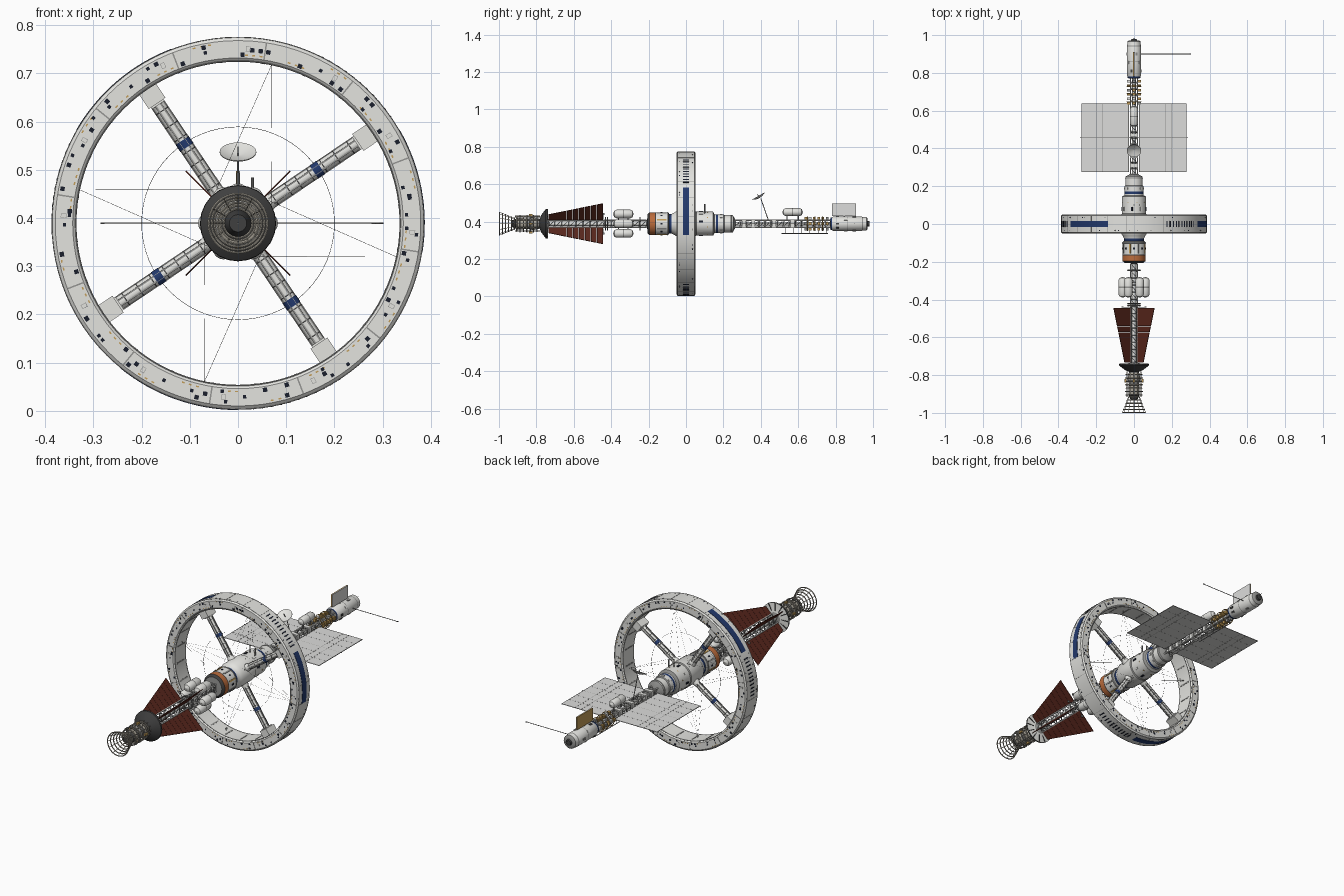
import bpy, bmesh, random
from math import sin, cos, pi, radians
from mathutils import Matrix, Vector

random.seed(4)
if "Cube" in bpy.data.objects:
    bpy.data.objects.remove(bpy.data.objects["Cube"])

C = 0.389  # height of the long axis
COLOURS = {"white": ("hull white", (.77, .77, .74)), "grey": ("mid grey", (.3, .3, .29)),
           "dark": ("dark grey", (.05, .05, .05)), "panel": ("panel grey", (.72, .72, .71)),
           "red": ("radiator red", (.1, .02, .012)), "blue": ("stripe blue", (.016, .04, .15)),
           "orange": ("band orange", (.5, .15, .045)), "gold": ("foil gold", (.55, .34, .1)),
           "black": ("window black", (.01, .013, .025)), "metal": ("warm metal", (.42, .39, .33))}
NAMES = list(COLOURS)
MATS = []
for title, rgb in COLOURS.values():
    m = bpy.data.materials.new(title)
    m.use_nodes = True
    m.diffuse_color = (*rgb, 1)
    m.node_tree.nodes["Principled BSDF"].inputs["Base Color"].default_value = (*rgb, 1)
    MATS.append(m)


def radial(deg):
    """Frame on the axis: local x outward, y along the axis, z tangent."""
    return Matrix.Translation((0, 0, C)) @ Matrix.Rotation(-radians(deg), 4, 'Y')


AXIS = radial(0)


class Part:
    """Collects simple solids in one mesh object."""

    def __init__(self, name):
        self.name, self.bm = name, bmesh.new()

    def paint(self, verts, mat):
        for f in {f for v in verts for f in v.link_faces}:
            f.material_index = NAMES.index(mat)

    def box(self, centre, size, mat, frame=AXIS):
        mx = frame @ Matrix.Translation(centre) @ Matrix.Diagonal((*size, 1))
        self.paint(bmesh.ops.create_cube(self.bm, size=1, matrix=mx)["verts"], mat)

    def rod(self, a, b, r, mat, n=6, frame=AXIS, r2=None):
        a, b = Vector(a), Vector(b)
        d = b - a
        mx = frame @ Matrix.Translation((a + b) / 2) @ d.to_track_quat('Z', 'Y').to_matrix().to_4x4()
        self.paint(bmesh.ops.create_cone(self.bm, cap_ends=True, segments=n, radius1=r,
                   radius2=r if r2 is None else r2, depth=d.length, matrix=mx)["verts"], mat)

    def lathe(self, prof, n=32, a0=0, a1=360, frame=AXIS):
        """prof: (y, radius, colour up to the next point)."""
        full = a1 - a0 == 360
        cols = []
        for i in range(n if full else n + 1):
            t = radians(a0 + (a1 - a0) * i / n)
            cols.append([self.bm.verts.new(frame @ Vector((r * cos(t), y, r * sin(t)))) for y, r, _ in prof])
        for i in range(n):
            p, q = cols[i], cols[(i + 1) % len(cols)]
            for j in range(len(prof) - 1):
                f = self.bm.faces.new((p[j], q[j], q[j + 1], p[j + 1]))
                f.material_index = NAMES.index(prof[j][2])

    def hoop(self, y, r, t, mat, n=32):
        self.lathe([(y + t * cos(k * pi / 3), r + t * sin(k * pi / 3), mat) for k in range(7)], n)

    def truss(self, y0, y1, h, bays):
        corners = [(h, h), (-h, h), (-h, -h), (h, -h)]
        step = (y1 - y0) / bays
        for k, (x, z) in enumerate(corners):
            u, w = corners[(k + 1) % 4]
            self.rod((x, y0, z), (x, y1, z), .0036, "white")
            for i in range(bays + 1):
                y = y0 + i * step
                self.rod((x, y, z), (u, y, w), .0022, "grey", 4)
                if i < bays:
                    self.rod((x, y, z), (u, y + step, w), .001, "grey", 4)

    def tank(self, x, z, y0, y1, r, mat="white"):
        self.lathe([(y0, .001, mat), (y0 + r * .3, r * .75, mat), (y0 + r * .8, r, mat), ((y0 + y1) / 2 - .003, r, "grey"),
                    ((y0 + y1) / 2 + .003, r, mat), (y1 - r * .8, r, mat), (y1 - r * .3, r * .75, mat), (y1, .001, mat)],
                   16, frame=AXIS @ Matrix.Translation((x, 0, z)))

    def done(self):
        bmesh.ops.remove_doubles(self.bm, verts=self.bm.verts, dist=1e-6)
        bmesh.ops.recalc_face_normals(self.bm, faces=self.bm.faces)
        me = bpy.data.meshes.new(self.name)
        for mat in MATS:
            me.materials.append(mat)
        self.bm.to_mesh(me)
        self.bm.free()
        ob = bpy.data.objects.new(self.name, me)
        bpy.context.collection.objects.link(ob)
        bpy.ops.object.select_all(action='DESELECT')
        ob.select_set(True)
        bpy.context.view_layer.objects.active = ob
        bpy.ops.object.shade_smooth_by_angle(angle=radians(35))


# Habitat ring
p = Part("habitat_ring")
half = [(.044, .336, "white"), (.05, .343, "white"), (.05, .379, "white"), (.044, .386, "white")]
p.lathe([(-y, r, m) for y, r, m in half] + half[::-1] + [(-.044, .336, "white")], 96)
for y in (-.044, .044):
    p.hoop(y, .337, .0022, "grey", 96)
    p.hoop(y, .386, .001, "grey", 96)
p.done()

# Ring seams, windows, hatches and blue outer panels
p = Part("ring_details")
for i in range(24):
    a = i * 15 + 6
    fr = radial(a)
    p.box((.386, 0, 0), (.0014, .086, .0014), "grey", fr)
    p.box((.337, 0, 0), (.005, .06, .007), "grey", fr)
    for s in (-1, 1):
        if i % 2:
            p.box((.361, s * .0505, 0), (.034, .002, .003), "grey", fr)
            hatch = radial(a + random.uniform(4, 11))
            p.box((.362, s * .05, 0), (.012, .002, .009), "grey", hatch)
            p.box((.362, s * .0503, 0), (.01, .002, .007), "white", hatch)
        for k in range(3):
            size = random.choice([.007, .009])
            p.box((random.choice([.35, .36, .371]), s * .0502, 0), (size, .002, size), "black",
                  radial(a + random.uniform(1, 14)))
        row = random.uniform(1, 6)
        for k in range(3):
            p.box((.349 if i % 3 else .374, s * .0502, 0), (.003, .002, .006), "gold", radial(a + row + k * 2.5))
    for k in range(2):
        p.box((.3858, random.choice([-.034, .034]), 0), (.002, .005, .006), random.choice(["black", "grey"]),
              radial(a + random.uniform(2, 13)))
for a in (-9, 111, 231):
    p.lathe([(-.017, .384, "blue"), (-.017, .3875, "blue"), (.017, .3875, "blue"), (.017, .384, "blue"),
             (-.017, .384, "blue")], 16, a, a + 39)
    for k in range(11):
        p.box((.386, 0, 0), (.0025, .032, .006), "black", radial(a + 44 + k * 2.8))
p.done()

# Four spokes with end housings
p = Part("spokes")
for a in (34, 124, 214, 304):
    fr = radial(a)
    p.rod((.05, 0, 0), (.32, 0, 0), .0145, "white", 16, fr)
    p.rod((.19, 0, 0), (.207, 0, 0), .0165, "blue", 16, fr)
    p.rod((.055, 0, 0), (.085, 0, 0), .022, "white", 16, fr, .015)
    for r in (.09, .125, .15, .18, .212, .245, .28):
        p.rod((r, 0, 0), (r + .0025, 0, 0), .0152, "dark", 16, fr)
    for s in (-1, 1):
        for z in (-.006, .006):
            p.box((.2, s * .0135, z), (.24, .003, .0035), "grey", fr)
        p.box((.2, 0, s * .0145), (.24, .006, .003), "grey", fr)
    p.box((.321, 0, 0), (.042, .066, .042), "white", fr)
    p.box((.3, 0, 0), (.008, .045, .032), "white", fr)
p.done()

# Bracing cables
p = Part("bracing_cables")
p.hoop(0, .2, .0005, "dark", 64)
for a in (78, 168, 258, 348):
    for s in (-1, 1):
        for y in (-.045, .045):
            t = radians(s * 55)
            p.rod((.337, 0, 0), (.075 * cos(t), y, .075 * sin(t)), .0004, "grey", 4, radial(a))
p.done()

# Central hub
p = Part("hub")
p.lathe([(-.208, .012, "grey"), (-.206, .05, "dark"), (-.196, .061, "orange"), (-.166, .061, "dark"), (-.161, .061, "white"),
         (-.095, .061, "grey"), (-.09, .052, "blue"), (-.078, .052, "white"), (-.062, .06, "white"), (-.05, .068, "white"),
         (.05, .068, "grey"), (.055, .064, "white"), (.145, .064, "grey"), (.152, .05, "white"), (.16, .05, "blue"),
         (.172, .05, "white"), (.2, .05, "grey"), (.205, .046, "white"), (.25, .046, "grey"), (.265, .02, "grey"),
         (.266, .001, "grey")], 40)
for y in (-.1, .06, .14, .24):
    p.hoop(y, .062 if y < .2 else .046, .0022, "grey", 40)
for i in range(8):
    p.box((.061, -.13, 0), (.004, .05, .008), ("gold", "grey")[i % 2], radial(i * 45 + 20))
    p.box((.061, -.13, 0), (.004, .01, .008), "black", radial(i * 45))
    p.box((.064, .08, 0), (.006, .02, .01), ("black", "white")[i % 2], radial(i * 45 + 10))
    p.box((.064, .115, 0), (.003, .004, .006), "gold", radial(i * 45 + 30))
    p.box((.05, .188, 0), (.006, .012, .012), "white", radial(i * 45))
for x, z in ((0, .07), (.03, .06)):
    p.rod((x, .1, z - .03), (x, .1, z + .035), .003, "grey", 8)
p.done()

# Front boom and fuel tanks
p = Part("front_boom")
p.truss(-.74, -.21, .018, 14)
p.rod((0, -.76, 0), (0, -.21, 0), .012, "white", 12)
for y in (-.245, -.42, -.43):
    p.hoop(y, .034, .003, "grey", 16)
p.done()
p = Part("fuel_tanks")
for a in range(0, 360, 60):
    x, z = .06 * cos(radians(a)), .06 * sin(radians(a))
    p.tank(x, z, -.39, -.28, .023)
    for y in (-.36, -.31):
        p.rod((0, y, 0), (x, y, z), .003, "grey")
    p.rod((.5 * x, -.44, .5 * z), (x, -.44, z), .002, "grey")
    p.box((x, -.44, z), (.01, .006, .01), "grey")
p.done()

# Four tapered radiator fins made of slats
p = Part("radiators")
N = 9
reach = lambda y: .153 + (y + .445) / .29 * .083
for a in (45, 135, 225, 315):
    fr = radial(a)
    for i in range(N):
        y0, y1 = -.445 - .29 * i / N, -.445 - .29 * (i + .975) / N
        quad = [(.024, y0), (reach(y0), y0), (reach(y1), y1), (.024, y1)]
        lo, hi = [[p.bm.verts.new(fr @ Vector((x, y, z))) for x, y in quad] for z in (-.0015, .0015)]
        for f in [lo, hi] + [[lo[k], lo[k - 1], hi[k - 1], hi[k]] for k in range(4)]:
            p.bm.faces.new(f).material_index = NAMES.index("red")
    p.rod((.024, -.74, 0), (.024, -.44, 0), .0025, "dark", 6, fr)
p.done()

# Radiation shield and engine
p = Part("shield")
p.lathe([(-.785, .02, "dark"), (-.775, .045, "dark"), (-.75, .078, "dark"), (-.742, .079, "white"), (-.738, .03, "grey"),
         (-.73, .01, "grey")], 24)
for i in range(12):
    p.box((.058, -.741, 0), (.04, .006, .004), "dark", radial(i * 30))
p.done()
p = Part("engine")
p.lathe([(-.93, .001, "dark"), (-.93, .018, "dark"), (-.9, .03, "metal"), (-.87, .03, "metal"), (-.85, .026, "grey"),
         (-.82, .034, "metal"), (-.79, .028, "grey"), (-.77, .02, "grey")], 24)
for i in range(6):
    p.hoop(-.997 + i * .016, .061 - i * .0062, .0027, "metal", 36)
for i in range(7):
    p.hoop(-.905 + i * .018, (.041, .045)[i % 2], .0032, ("metal", "grey")[i % 3 == 1], 28)
for i in range(12):
    fr = radial(i * 30)
    p.rod((.061, -.997, 0), (.03, -.917, 0), .0014, "metal", 5, fr)
    p.rod((.041, -.915, 0), (.041, -.78, 0), .002, "metal", 5, fr)
    if i % 3 == 0:
        p.box((.046, -.83, 0), (.01, .02, .01), "gold", fr)
p.done()

# Rear boom with tank, pipes and cargo blocks
p = Part("rear_boom")
p.truss(.26, .78, .018, 16)
p.rod((0, .26, 0), (0, .78, 0), .01, "white", 12)
p.tank(0, .062, .515, .625, .021)
for y in (.54, .6):
    p.rod((0, y, .02), (0, y, .05), .004, "grey")
p.rod((0, .51, -.052), (0, .76, -.052), .002, "grey")
for i in range(6):
    y = .53 + i * .044
    p.rod((0, y, -.052), (0, y, -.02), .0015, "grey")
for i in range(24):
    p.box((.028, .64 + (i // 4) * .023, 0), (.016, .014, .016), random.choice(["gold", "gold", "grey", "white"]),
          radial(i % 4 * 90))
for y in (.65, .69, .73):
    p.hoop(y, .037, .0022, "gold", 16)
for y in (.31, .36, .47, .57):
    p.box((0, y, 0), (.044, .02, .044), "white")
p.done()

# Solar wings
p = Part("solar_wings")
for s in (-1, 1):
    p.box((s * .152, .457, 0), (.25, .362, .002), "panel")
    p.rod((0, .457, 0), (s * .285, .457, 0), .0016, "grey")
    for i in range(7):
        p.box((s * .152, .277 + i * .06, 0), (.25, .0008, .0026), "grey")
    for x in (.03, .165, .2, .277):
        p.box((s * x, .457, 0), (.002, .362, .0028), "grey")
p.done()

# Dish antenna, tilted forward
p = Part("dish_antenna")
p.rod((0, .44, .02), (0, .4, .135), .0022, "grey")
tilt = Matrix.Translation((0, .392, C + .14)) @ Matrix.Rotation(radians(120), 4, 'X')
p.lathe([(0, .001, "white"), (.003, .02, "white"), (.01, .038, "white"), (.008, .038, "white"), (0, .02, "white"),
         (-.003, .001, "white")], 28, frame=tilt)
p.rod((0, 0, 0), (0, .022, 0), .0015, "dark", 6, tilt)
p.done()

# Rear module with foil-backed panel and long aerial
p = Part("rear_module")
p.lathe([(.77, .012, "grey"), (.772, .034, "blue"), (.78, .034, "white"), (.786, .038, "white"), (.86, .038, "grey"),
         (.864, .038, "white"), (.94, .038, "grey"), (.945, .036, "white"), (.966, .035, "grey"), (.97, .03, "grey"),
         (.971, .016, "dark"), (.98, .014, "dark"), (.981, .001, "dark")], 28)
for i in range(10):
    p.box((.038, .81 + (i % 3) * .045, 0), (.006, .018, .01), ("dark", "white", "grey")[i % 3], radial(i * 36))
p.rod((0, .97, .012), (0, 1, .012), .001, "grey")
p.box((.002, .845, .075), (.004, .13, .066), "panel")
p.box((-.002, .845, .075), (.004, .13, .066), "gold")
p.rod((0, .845, .03), (0, .845, .05), .004, "grey")
p.rod((.03, .9, 0), (.3, .9, 0), .0018, "grey")
p.box((.298, .9, 0), (.008, .004, .004), "dark")
p.done()
